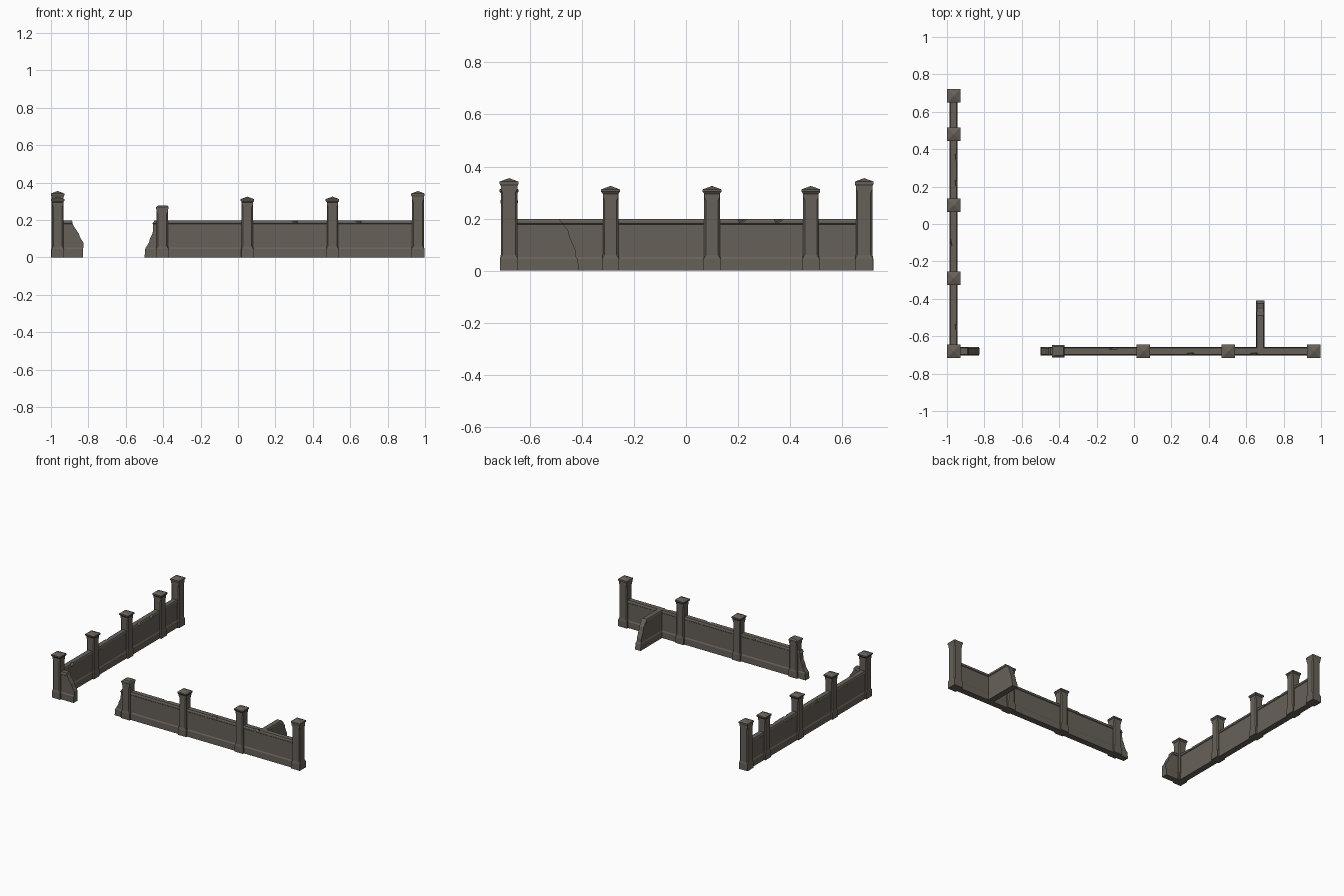
import bpy, bmesh, math, random
from mathutils import Matrix, Vector

if "Cube" in bpy.data.objects:
    bpy.data.objects.remove(bpy.data.objects["Cube"])

random.seed(4)
stone = bpy.data.materials.new("weathered stone")
stone.diffuse_color = (0.135, 0.118, 0.098, 1)
stone.use_nodes = True
stone.node_tree.nodes["Principled BSDF"].inputs["Base Color"].default_value = stone.diffuse_color


def loft(name, rings, mat=Matrix.Identity(4)):
    """Closed solid from stacked rings that share a point count."""
    bm = bmesh.new()
    rows = [[bm.verts.new(mat @ Vector(p)) for p in r] for r in rings]
    n = len(rings[0])
    for a, b in zip(rows, rows[1:]):
        for i in range(n):
            j = (i + 1) % n
            bm.faces.new((a[i], a[j], b[j], b[i]))
    bm.faces.new(rows[0][::-1])
    bm.faces.new(rows[-1])
    bmesh.ops.recalc_face_normals(bm, faces=bm.faces[:])
    me = bpy.data.meshes.new(name)
    bm.to_mesh(me)
    bm.free()
    me.materials.append(stone)
    ob = bpy.data.objects.new(name, me)
    bpy.context.collection.objects.link(ob)
    return ob


def octagon(h, c, z):
    """Square of half width h with corners cut by c."""
    k = h - c
    return [(k, -h, z), (h, -k, z), (h, k, z), (k, h, z),
            (-k, h, z), (-h, k, z), (-h, -k, z), (-k, -h, z)]


def square(h, z):
    return [(h, -h, z), (h, h, z), (-h, h, z), (-h, -h, z)]


def post(name, x, y, top, half, capped=True):
    m = Matrix.Translation((x, y, 0))
    neck = top - 0.03 if capped else top - 0.02
    # shaft: square foot, stopped chamfers up the corners, square neck
    e = 0.0005
    loft(name + "_shaft", [octagon(half + .003, e, 0), octagon(half + .003, e, .045),
                           octagon(half, .007, .06), octagon(half, .007, neck - .025),
                           octagon(half, e, neck - .012), octagon(half, e, neck)], m)
    if capped:   # overhanging cap with shallow pyramid
        loft(name + "_cap", [square(half, neck), square(.036, neck + .008),
                             square(.036, neck + .017), square(.001, top)], m)
    else:        # cap worn down, knocked to one side
        tip = [(px * .7 + .004, py * .7, pz) for px, py, pz in square(.034, top)]
        loft(name + "_worn_cap", [square(half, neck), square(.034, neck + .002),
                                  square(.034, top - .009), tip], m)


# wall section: height and half thickness (plinth, body, coping)
SECTION = [(0, .022), (.045, .022), (.053, .0175), (.08, .0175), (.105, .0175),
           (.13, .0175), (.155, .0175), (.178, .0175), (.181, .021), (.190, .021), (.199, .017)]


def lerp(profile, z):
    for (z0, v0), (z1, v1) in zip(profile, profile[1:]):
        if z <= z1:
            return v0 + (v1 - v0) * (z - z0) / (z1 - z0)
    return profile[-1][1]


def wall(name, start, end, mat, rough=False):
    """Wall along local x; start and end are (height, x) break profiles."""
    rings = []
    for z, w in SECTION:
        a, b = lerp(start, z), lerp(end, z)
        if rough and .05 < z < .19:
            b += random.uniform(-.005, .005)
        rings.append([(a, -w, z), (b, -w, z), (b, w, z), (a, w, z)])
    return loft(name, rings, mat)


def plain(v):
    return [(0, v), (1, v)]


def along(x, y, deg):
    return Matrix.Translation((x, y, 0)) @ Matrix.Rotation(math.radians(deg), 4, 'Z')


def chip(target, x, y, z, size):
    """Knock a small wedge out of a coping edge."""
    m = Matrix.Translation((x, y, z)) @ Matrix.Rotation(.5, 4, 'X') @ Matrix.Rotation(.4, 4, 'Y')
    sx, sy, sz = size
    c = loft("chip_cutter", [[(px * sx, py * sy, k * sz) for px, py in
             ((-1, -1), (1, -1), (1, 1), (-1, 1))] for k in (-1, 1)], m)
    c.hide_render = True
    c.hide_set(True)
    c.display_type = 'WIRE'
    mod = target.modifiers.new("chip", 'BOOLEAN')
    mod.operation = 'DIFFERENCE'
    mod.solver = 'EXACT'
    mod.object = c


# front run, and the collapsed ends either side of the gap
front = wall("front_wall", plain(-.40), plain(.96), along(0, -.68, 0))
wall("gap_end_right", plain(0),
     [(0, .095), (.06, .09), (.08, .075), (.13, .055), (.17, .052), (.2, .042)],
     along(-.405, -.68, 180), True)
wall("gap_end_left", plain(0),
     [(0, .135), (.085, .135), (.13, .112), (.17, .088), (.185, .082), (.2, .075)],
     along(-.965, -.68, 0), True)

# side run on the left
side = wall("side_wall", plain(-.68), plain(.685), along(-.965, 0, 90))

# broken partition behind the front run
wall("partition_stub", plain(0),
     [(0, .27), (.04, .265), (.08, .25), (.13, .23), (.17, .22), (.2, .19)],
     along(.675, -.68, 90), True)

# posts
post("front_post_broken", -.405, -.68, .278, .031, False)
for i, x in enumerate((.05, .505)):
    post("front_post_%d" % (i + 1), x, -.68, .325, .030)
post("front_end_post", .962, -.68, .355, .032)
for i, y in enumerate((-.68, -.29, .10, .48)):
    post("side_post_%d" % (i + 1), -.964, y, .325, .030)
post("side_end_post", -.964, .685, .355, .032)

# chipped copings
for x, y in ((-.11, -.66), (.30, -.70), (.64, -.70)):
    chip(front, x, y, .2, (.02, .009, .010))
for x, y in ((-.945, -.55), (-.945, .22), (-.945, .36), (-.985, -.1)):
    chip(side, x, y, .2, (.009, .02, .010))
